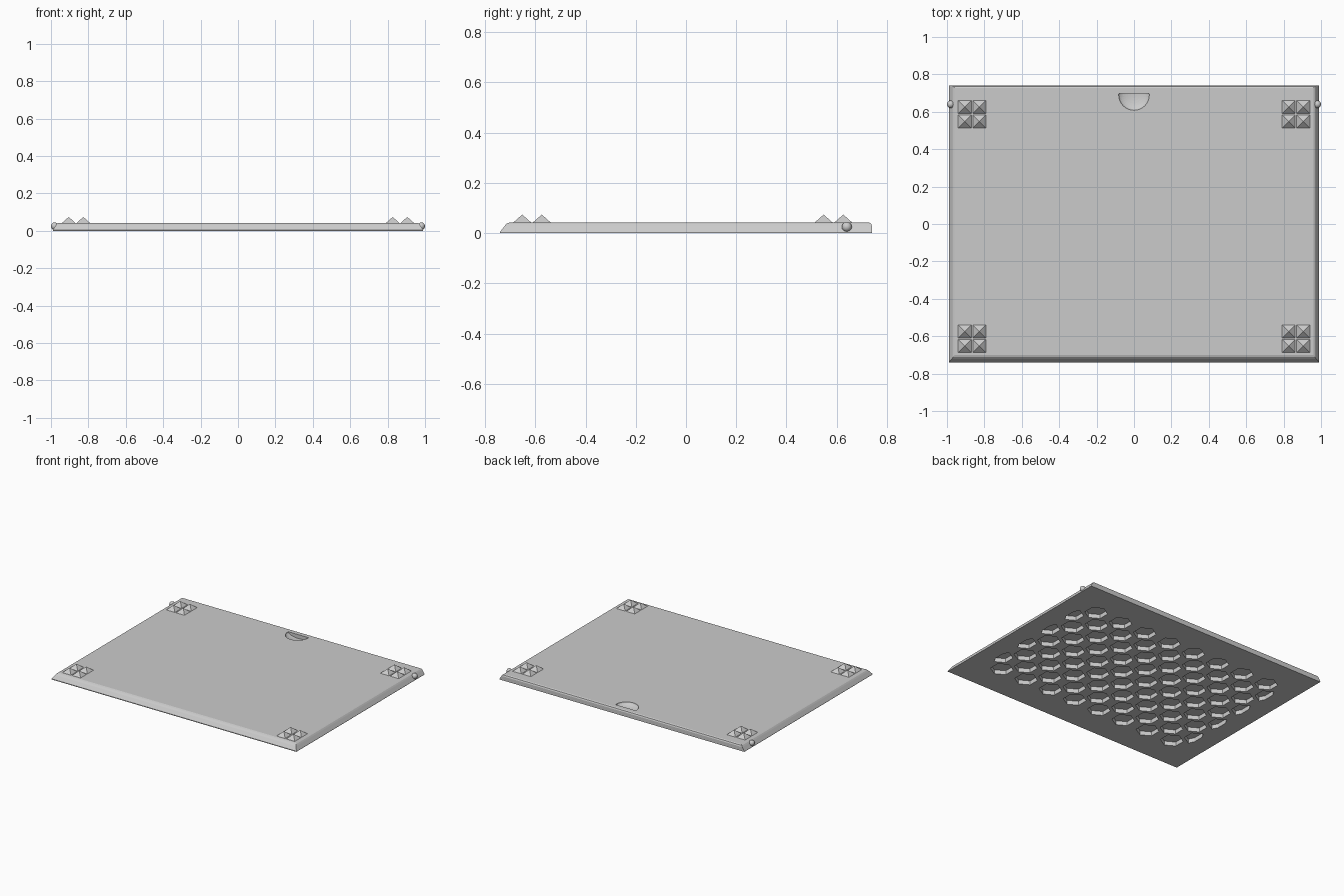
import bpy, bmesh, math
from mathutils import Matrix, Vector

if "Cube" in bpy.data.objects:
    bpy.data.objects.remove(bpy.data.objects["Cube"])

GREY = (0.6, 0.6, 0.6, 1)
mat = bpy.data.materials.new("plain_grey")
mat.use_nodes = True
mat.diffuse_color = GREY
mat.node_tree.nodes["Principled BSDF"].inputs["Base Color"].default_value = GREY

TOP = 0.043


def finish(bm, name):
    bmesh.ops.recalc_face_normals(bm, faces=bm.faces[:])
    mesh = bpy.data.meshes.new(name)
    bm.to_mesh(mesh)
    bm.free()
    mesh.materials.append(mat)
    ob = bpy.data.objects.new(name, mesh)
    bpy.context.collection.objects.link(ob)
    return ob


def cut(target, cutter):
    mod = target.modifiers.new("cut", "BOOLEAN")
    mod.operation = "DIFFERENCE"
    mod.solver = "EXACT"
    mod.object = cutter
    bpy.context.view_layer.objects.active = target
    bpy.ops.object.modifier_apply(modifier=mod.name)
    bpy.data.objects.remove(cutter)


def prism(bm, points, z0, z1):
    low = [bm.verts.new((x, y, z0)) for x, y in points]
    high = [bm.verts.new((x, y, z1)) for x, y in points]
    bm.faces.new(low)
    bm.faces.new(high)
    for i in range(len(points)):
        j = (i + 1) % len(points)
        bm.faces.new((low[i], low[j], high[j], high[i]))


# Panel: stacked rectangles (height, half width, front y, back y)
levels = [(0, 0.99, -0.74, 0.74), (0.005, 0.99, -0.74, 0.74),
          (0.03, 0.974, -0.721, 0.74), (0.039, 0.967, -0.712, 0.736),
          (TOP, 0.96, -0.7, 0.728)]
bm = bmesh.new()
rings = [[bm.verts.new((x, y, z)) for x, y in ((-w, f), (w, f), (w, b), (-w, b))]
         for z, w, f, b in levels]
bm.faces.new(rings[0])
bm.faces.new(rings[-1])
for a, b in zip(rings, rings[1:]):
    for i in range(4):
        j = (i + 1) % 4
        bm.faces.new((a[i], a[j], b[j], b[i]))
panel = finish(bm, "panel")

# Honeycomb pits in the underside, trimmed at the sides
STEP_X, STEP_Y, RADIUS, LIMIT = 0.21, 0.1215, 0.077, 0.86
bm = bmesh.new()
for row in range(-4, 5):
    count = 9 if row % 2 else 8
    for col in range(count):
        cx = (col - (count - 1) / 2) * STEP_X
        points = []
        for k in range(6):
            a = math.radians(30 + 60 * k)
            x = cx + RADIUS * math.cos(a)
            points.append((max(-LIMIT, min(LIMIT, x)),
                           row * STEP_Y + RADIUS * math.sin(a)))
        prism(bm, points, -0.02, 0.03)
cut(panel, finish(bm, "pit_cutter"))

# Scooped finger notch near the back edge
bm = bmesh.new()
bmesh.ops.create_uvsphere(bm, u_segments=32, v_segments=16, radius=1)
bmesh.ops.transform(bm, verts=bm.verts[:], matrix=Matrix.Translation((0, 0.69, TOP))
                    @ Matrix.Diagonal((0.082, 0.082, 0.028, 1)))
sliced = bmesh.ops.bisect_plane(bm, geom=bm.verts[:] + bm.edges[:] + bm.faces[:],
                                plane_co=Vector((0, 0.697, 0)),
                                plane_no=Vector((0, 1, 0)), clear_outer=True)
edges = [e for e in sliced["geom_cut"] if isinstance(e, bmesh.types.BMEdge)]
bmesh.ops.contextual_create(bm, geom=edges)
cut(panel, finish(bm, "notch_cutter"))

# Four small pyramids at each corner
PITCH = 0.078
for side, sx in (("left", 1), ("right", -1)):
    for end, cy in (("front", -0.613), ("back", 0.587)):
        bm = bmesh.new()
        for dx in (-0.5, 0.5):
            for dy in (-0.5, 0.5):
                spot = (sx * 0.866 + dx * PITCH, cy + dy * PITCH, TOP + 0.0145)
                bmesh.ops.create_cone(
                    bm, cap_ends=True, segments=4, radius1=0.0525, radius2=0, depth=0.033,
                    matrix=Matrix.Translation(spot) @ Matrix.Rotation(math.pi / 4, 4, "Z"))
        finish(bm, f"{end}_{side}_pyramids")

    # Round pivot on the side
    bm = bmesh.new()
    bmesh.ops.create_uvsphere(bm, u_segments=24, v_segments=12, radius=0.02,
                              matrix=Matrix.Translation((sx * 0.98, 0.64, 0.025)))
    for face in bm.faces:
        face.smooth = True
    finish(bm, f"{side}_pivot")
